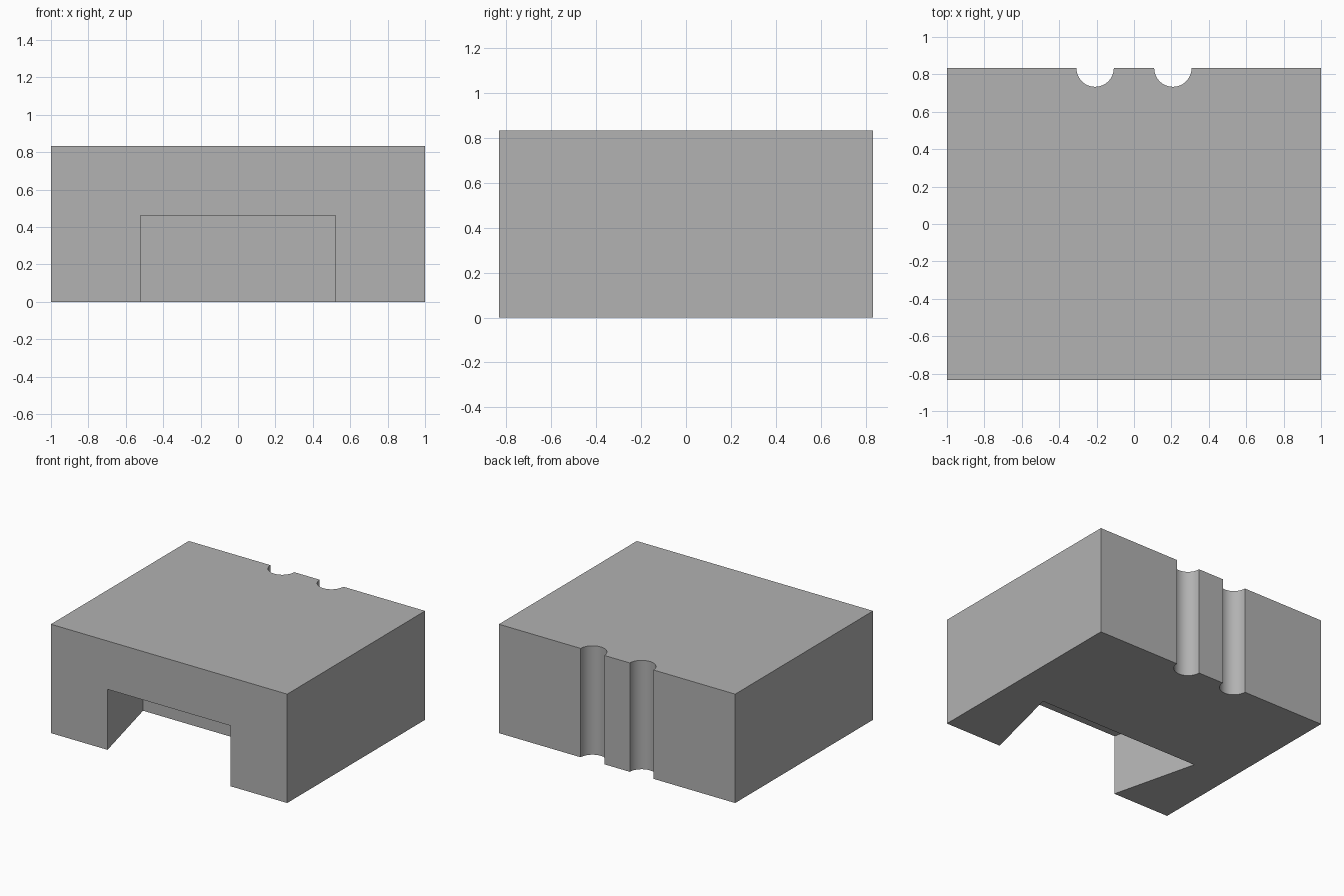
import bpy
import bmesh
import math

WIDTH, DEPTH, HEIGHT = 2.0, 1.667, 0.833
HALF_W, BACK, FRONT = WIDTH / 2, DEPTH / 2, -DEPTH / 2
GROOVE_X, GROOVE_R, GROOVE_STEPS = 0.208, 0.1, 24

old = bpy.data.objects.get("Cube")
if old:
    bpy.data.objects.remove(old, do_unlink=True)


def make_material(name, colour):
    mat = bpy.data.materials.new(name)
    mat.use_nodes = True
    mat.diffuse_color = colour
    mat.node_tree.nodes["Principled BSDF"].inputs["Base Color"].default_value = colour
    return mat


def extrude_outline(name, outline, bottom, top):
    """Prism from a counter-clockwise plan outline."""
    bm = bmesh.new()
    base = bm.faces.new([bm.verts.new((x, y, bottom)) for x, y in outline])
    lifted = bmesh.ops.extrude_face_region(bm, geom=[base], use_keep_orig=True)
    verts = [v for v in lifted["geom"] if isinstance(v, bmesh.types.BMVert)]
    bmesh.ops.translate(bm, vec=(0, 0, top - bottom), verts=verts)
    bmesh.ops.recalc_face_normals(bm, faces=bm.faces)
    mesh = bpy.data.meshes.new(name)
    bm.to_mesh(mesh)
    bm.free()
    obj = bpy.data.objects.new(name, mesh)
    bpy.context.collection.objects.link(obj)
    return obj


def groove(cx):
    """Half-round notch in the back edge, walked from +x to -x."""
    angles = [-math.pi * i / GROOVE_STEPS for i in range(GROOVE_STEPS + 1)]
    return [(cx + GROOVE_R * math.cos(a), BACK + GROOVE_R * math.sin(a)) for a in angles]


# Block with two vertical half-round grooves in the back
outline = [(-HALF_W, FRONT), (HALF_W, FRONT), (HALF_W, BACK)]
outline += groove(GROOVE_X) + groove(-GROOVE_X) + [(-HALF_W, BACK)]
block = extrude_outline("block", outline, 0, HEIGHT)
block.data.materials.append(make_material("grey", (0.445, 0.445, 0.445, 1)))

# Pocket open to the front and below, flaring wider towards its back wall
MOUTH, REAR, REACH, POCKET_H, OVER = 0.521, 0.687, 0.667, 0.463, 0.1
outer = MOUTH - (REAR - MOUTH) * OVER / REACH
pocket = [(-outer, FRONT - OVER), (outer, FRONT - OVER),
          (REAR, FRONT + REACH), (-REAR, FRONT + REACH)]
cutter = extrude_outline("pocket_cutter", pocket, -OVER, POCKET_H)

cut = block.modifiers.new("pocket", "BOOLEAN")
cut.operation = "DIFFERENCE"
cut.solver = "EXACT"
cut.object = cutter
bpy.context.view_layer.objects.active = block
block.select_set(True)
cutter.select_set(False)
bpy.ops.object.modifier_apply(modifier=cut.name)
bpy.data.objects.remove(cutter, do_unlink=True)

# Smooth the groove walls, keep the block edges sharp
bpy.ops.object.shade_smooth_by_angle(angle=math.radians(30))
